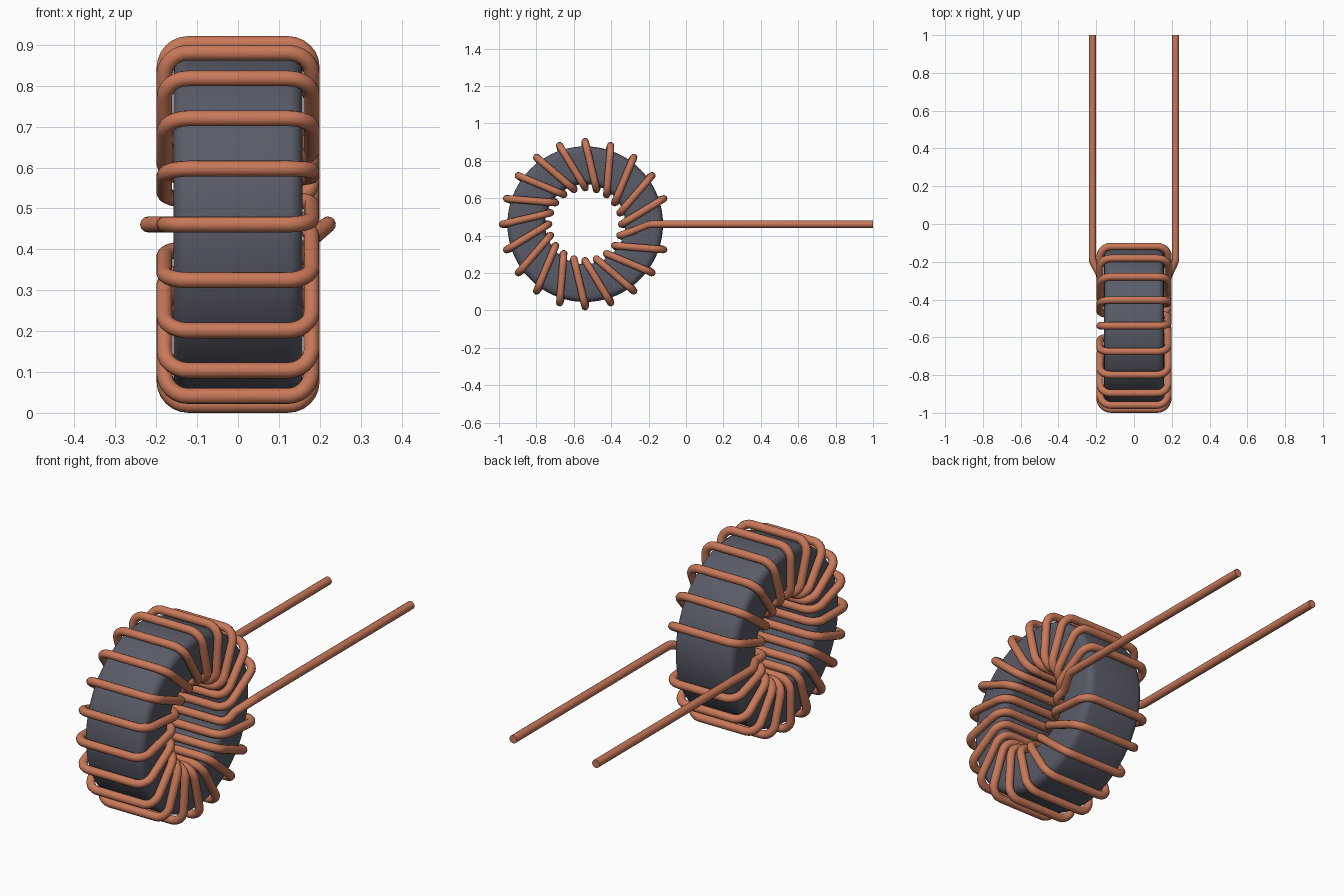
import bpy, bmesh, math
from mathutils import Vector

cube = bpy.data.objects.get("Cube")
if cube:
    bpy.data.objects.remove(cube, do_unlink=True)

CY, CZ = -0.539, 0.461           # ring centre
R_IN, R_OUT = 0.195, 0.4415      # wire centreline radii
HALF_W, WIRE = 0.18, 0.0195      # wire centreline half width, wire radius
TURNS = 19
STEP = 2 * math.pi / (TURNS + 1)


def material(name, rgb, rough):
    m = bpy.data.materials.new(name)
    m.use_nodes = True
    m.diffuse_color = (*rgb, 1)
    bsdf = m.node_tree.nodes["Principled BSDF"]
    bsdf.inputs["Base Color"].default_value = (*rgb, 1)
    bsdf.inputs["Roughness"].default_value = rough
    return m


copper = material("copper", (0.58, 0.19, 0.10), 0.5)
ferrite = material("dark grey ferrite", (0.10, 0.105, 0.137), 0.6)


def activate(ob):
    bpy.ops.object.select_all(action='DESELECT')
    ob.select_set(True)
    bpy.context.view_layer.objects.active = ob


# Ring core: rounded rectangle section spun about the x axis
def ring_core(r_in, r_out, half, bevel, sides=72, arc=4):
    section = []
    corners = [(half, r_out, 0), (-half, r_out, 90), (-half, r_in, 180), (half, r_in, 270)]
    for x, r, start in corners:
        cx = x - math.copysign(bevel, x)
        cr = r - bevel if r == r_out else r + bevel
        for i in range(arc + 1):
            a = math.radians(start + 90 * i / arc)
            section.append((cx + bevel * math.cos(a), cr + bevel * math.sin(a)))
    bm = bmesh.new()
    rings = []
    for s in range(sides):
        a = 2 * math.pi * s / sides
        rings.append([bm.verts.new((x, r * math.cos(a), r * math.sin(a))) for x, r in section])
    n = len(section)
    for s in range(sides):
        a, b = rings[s], rings[(s + 1) % sides]
        for i in range(n):
            j = (i + 1) % n
            bm.faces.new((a[i], a[j], b[j], b[i]))
    bmesh.ops.recalc_face_normals(bm, faces=bm.faces)
    me = bpy.data.meshes.new("ring_core")
    bm.to_mesh(me)
    bm.free()
    ob = bpy.data.objects.new("ring_core", me)
    bpy.context.collection.objects.link(ob)
    ob.location = (0, CY, CZ)
    me.materials.append(ferrite)
    activate(ob)
    bpy.ops.object.shade_smooth_by_angle(angle=math.radians(35))


ring_core(0.214, 0.416, 0.158, 0.035)


# Wire path: corner points first, then rounded with arcs
def polar(x, r, k):
    return Vector((x, CY + r * math.cos(k * STEP), CZ + r * math.sin(k * STEP)))


def rounded(points, radius, steps=6):
    out = [points[0]]
    for p0, p, p1 in zip(points, points[1:], points[2:]):
        u, v = (p0 - p), (p1 - p)
        lu, lv = u.length, v.length
        u, v = u / lu, v / lv
        half = u.angle(v) / 2
        d = min(radius / math.tan(half), 0.46 * lu, 0.46 * lv)
        r = d * math.tan(half)
        centre = p + (u + v).normalized() * (r / math.sin(half))
        a, b = p + u * d - centre, p + v * d - centre
        sweep = a.angle(b)
        for i in range(steps + 1):
            t = i / steps
            out.append(centre + (a * math.sin((1 - t) * sweep) + b * math.sin(t * sweep)) / math.sin(sweep))
    out.append(points[-1])
    return out


# Right lead, then the turns, then the left lead
path = [Vector((-0.22, 1, CZ)), Vector((-0.22, -0.195, CZ)), Vector((-HALF_W, -0.27, CZ)),
        polar(-HALF_W, R_IN, 0), polar(HALF_W, R_IN, 0)]
for k in range(1, TURNS + 1):
    path += [polar(HALF_W, R_OUT, k), polar(-HALF_W, R_OUT, k),
             polar(-HALF_W, R_IN, k), polar(HALF_W, R_IN, k)]
path += [Vector((HALF_W, -0.28, 0.426)), Vector((0.22, -0.195, CZ)), Vector((0.22, 1, CZ))]
path = rounded(path, 0.058)

# Wire: round tube along the path
curve = bpy.data.curves.new("wire_winding", 'CURVE')
curve.dimensions = '3D'
curve.bevel_depth = WIRE
curve.bevel_resolution = 4
curve.use_fill_caps = True
spline = curve.splines.new('POLY')
spline.points.add(len(path) - 1)
for pt, co in zip(spline.points, path):
    pt.co = (*co, 1)
curve.materials.append(copper)
wire = bpy.data.objects.new("wire_winding", curve)
bpy.context.collection.objects.link(wire)
activate(wire)
bpy.ops.object.convert(target='MESH')
bpy.ops.object.shade_smooth_by_angle(angle=math.radians(40))
